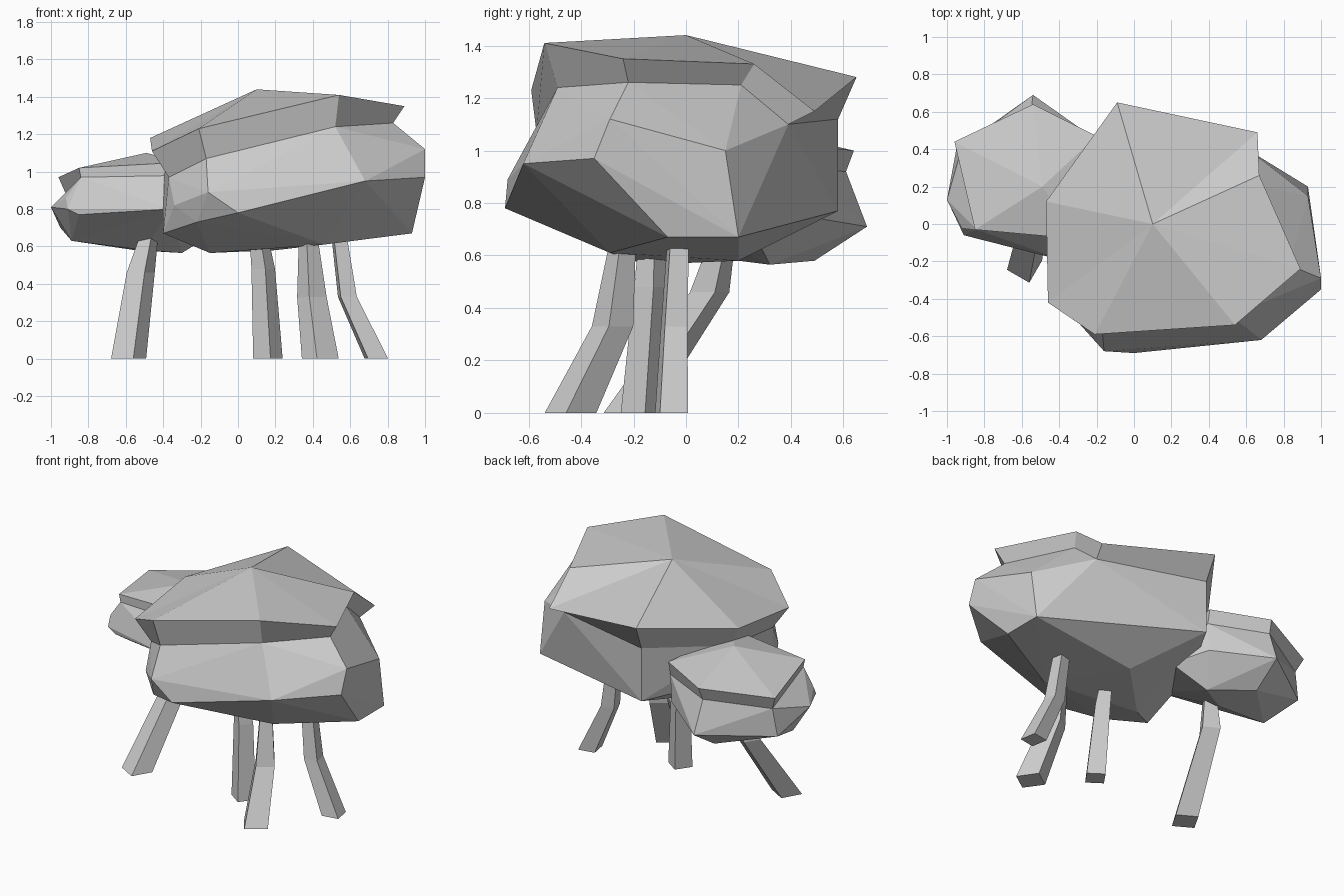
import bpy, bmesh, math
from mathutils import Vector

if "Cube" in bpy.data.objects:
    bpy.data.objects.remove(bpy.data.objects["Cube"])


def finish(name, bm):
    bmesh.ops.recalc_face_normals(bm, faces=bm.faces)
    mesh = bpy.data.meshes.new(name)
    bm.to_mesh(mesh)
    bm.free()
    obj = bpy.data.objects.new(name, mesh)
    bpy.context.collection.objects.link(obj)
    return obj


def faceted_mass(name, points):
    """Chunky foliage block: convex shell around a few corner points."""
    bm = bmesh.new()
    verts = [bm.verts.new(p) for p in points]
    res = bmesh.ops.convex_hull(bm, input=verts)
    loose = {v for v in res["geom_interior"] if isinstance(v, bmesh.types.BMVert)}
    bmesh.ops.delete(bm, geom=list(loose), context='VERTS')
    return finish(name, bm)


def canopy_cap(name, apex, rim, neck):
    """Roof of foliage: fan from the apex, then an eave tucked in to the neck."""
    bm = bmesh.new()
    top = bm.verts.new(apex)
    r = [bm.verts.new(p) for p in rim]
    n = [bm.verts.new(p) for p in neck]
    for i in range(len(r)):
        j = (i + 1) % len(r)
        bm.faces.new((top, r[i], r[j]))
        bm.faces.new((r[i], n[i], n[j], r[j]))
    return finish(name, bm)


def trunk(name, centres, radii, angle):
    """Four-sided bent stem through foot, knee and top."""
    bm = bmesh.new()
    rings = []
    for c, rad in zip(centres, radii):
        rings.append([bm.verts.new(Vector(c) + Vector((
            rad * math.cos(angle + k * math.pi / 2),
            rad * math.sin(angle + k * math.pi / 2), 0))) for k in range(4)])
    for a, b in zip(rings, rings[1:]):
        for k in range(4):
            m = (k + 1) % 4
            bm.faces.new((a[k], a[m], b[m], b[k]))
    bm.faces.new(rings[0])
    bm.faces.new(rings[-1])
    return finish(name, bm)


# large crown: overhanging cap
rim = [(-.09, .65, 1.28), (.66, .49, 1.15), (.67, .26, 1.33), (.89, -.24, 1.35),
       (.54, -.54, 1.41), (-.21, -.59, 1.23), (-.46, -.42, 1.11), (-.47, .12, 1.18)]
neck = [(-.08, .58, 1.12), (.62, .39, 1.10), (.64, .21, 1.25), (.83, -.22, 1.26),
        (.52, -.49, 1.24), (-.17, -.57, 1.07), (-.37, -.38, .97), (-.40, .10, 1.04)]
canopy_cap("large_crown_cap", (.10, 0, 1.44), rim, neck)

# large crown: body below the cap
belly = [(-.16, -.68, .89), (0, -.69, .78), (.68, -.62, .95), (1, -.35, .97),
         (1, -.29, 1.12), (.93, .15, 1.0), (-.34, -.48, .82),
         (-.08, .58, .77), (-.36, .10, .80)]
base = [(.93, -.07, .67), (.93, .20, .67), (.46, -.29, .61), (-.15, -.15, .565),
        (.20, .20, .58), (-.22, -.57, .73), (-.40, -.35, .67)]
faceted_mass("large_crown_body", neck + belly + base)

# small crown: cap, then body
small_rim = [(-.85, -.03, 1.02), (-.96, .44, .97), (-.54, .64, 1.0),
             (-.20, .47, 1.02), (-.30, -.08, 1.05)]
small_neck = [(-.84, -.03, .97), (-.92, .41, .88), (-.55, .61, .92),
              (-.20, .45, .93), (-.30, -.08, .98)]
canopy_cap("small_crown_cap", (-.49, .20, 1.10), small_rim, small_neck)
faceted_mass("small_crown_body", small_neck + [
    (-.92, -.02, .86), (-1, .13, .81), (-.91, -.06, .80), (-.85, -.07, .77),
    (-.36, -.20, .80), (-.54, .69, .71), (-.21, .45, .75), (-.95, .40, .70),
    (-.89, .15, .63), (-.55, .49, .58), (-.50, .20, .58), (-.30, .32, .565),
    (-.08, .25, .70)])

# trunks: foot, knee, top and turn of each
stems = [
    ("left_trunk", (-.585, -.22, 0), (-.52, .09, .46), (-.475, .14, .66), 15, .097),
    ("middle_trunk", (.16, -.17, 0), (.135, -.135, .48), (.11, -.13, .66), 10, .08),
    ("front_trunk", (.44, -.44, 0), (.395, -.28, .33), (.375, -.24, .66), -10, .10),
    ("right_trunk", (.74, -.055, 0), (.585, -.045, .33), (.54, -.03, .66), -35, .077),
]
for name, foot, knee, top, turn, w in stems:
    trunk(name, (foot, knee, top), (w, w * .8, .05), math.radians(turn))
